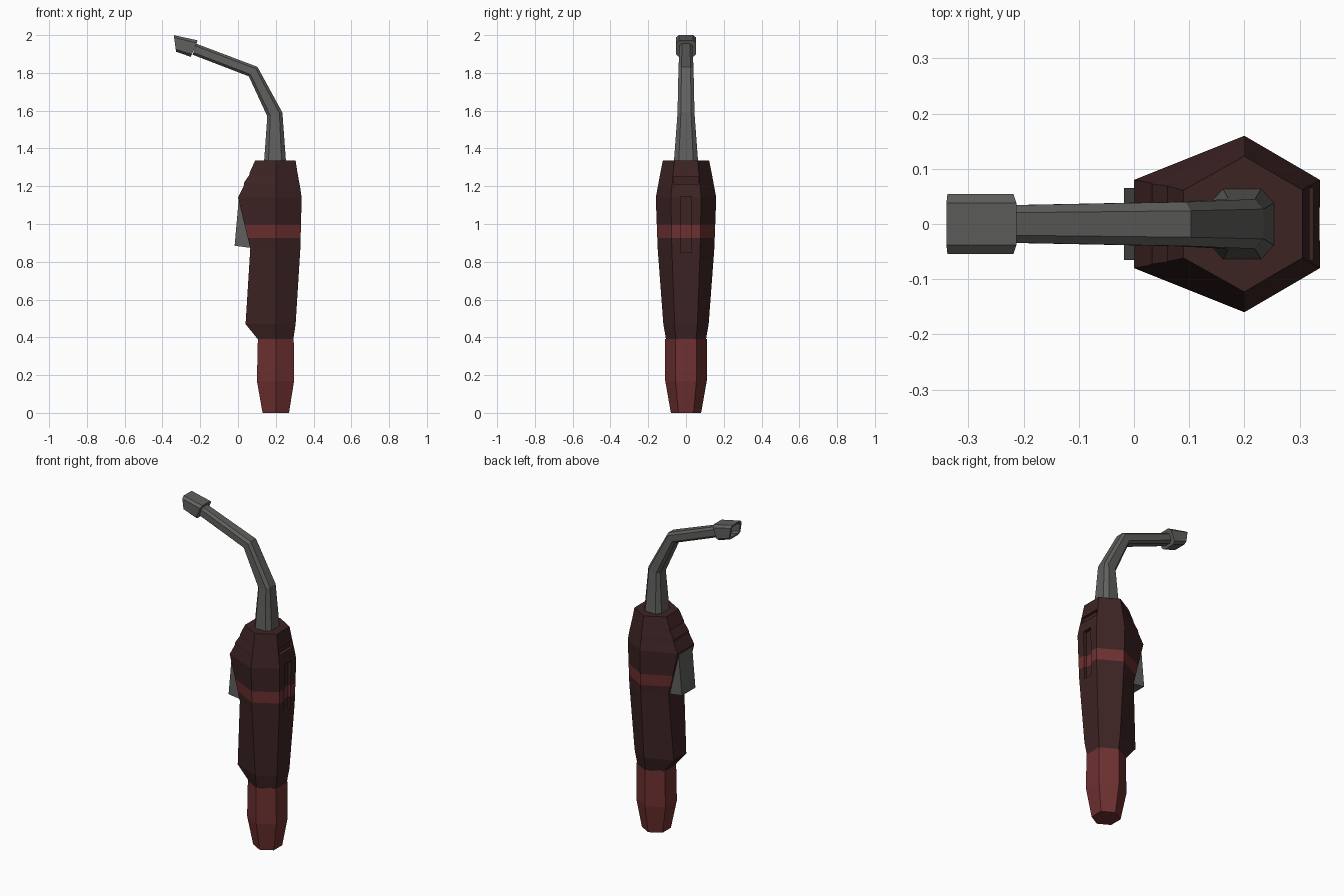
import bpy, bmesh
from mathutils import Vector

if "Cube" in bpy.data.objects:
    bpy.data.objects.remove(bpy.data.objects["Cube"])


def material(name, rgb):
    m = bpy.data.materials.new(name)
    m.diffuse_color = (*rgb, 1)
    m.use_nodes = True
    m.node_tree.nodes["Principled BSDF"].inputs["Base Color"].default_value = m.diffuse_color
    return m


DARK = material("dark maroon", (0.047, 0.017, 0.017))
RED = material("dull red", (0.155, 0.030, 0.030))
GREY = material("metal grey", (0.115, 0.115, 0.110))


def make(name, bm, mats):
    bmesh.ops.recalc_face_normals(bm, faces=bm.faces)
    me = bpy.data.meshes.new(name)
    bm.to_mesh(me)
    bm.free()
    for m in mats:
        me.materials.append(m)
    ob = bpy.data.objects.new(name, me)
    bpy.context.collection.objects.link(ob)
    return ob


def loft(rings, closed=False):
    """Skin a list of point rings; cap the ends, or join last to first."""
    bm = bmesh.new()
    loops = [[bm.verts.new(p) for p in r] for r in rings]
    pairs = list(zip(loops, loops[1:]))
    if closed:
        pairs.append((loops[-1], loops[0]))
    else:
        bm.faces.new(loops[0])
        bm.faces.new(loops[-1])
    n = len(loops[0])
    for a, b in pairs:
        for i in range(n):
            j = (i + 1) % n
            bm.faces.new((a[i], a[j], b[j], b[i]))
    return bm


def hexagon(z, left, right, w):
    return [(left, -w / 2, z), (0.2, -w, z), (right, -w / 2, z),
            (right, w / 2, z), (0.2, w, z), (left, w / 2, z)]


def octagon(ax, az, bx, bz, w, c=0.6, scale=1.0):
    """Octagon spanning the line A-B in the xz plane and +-w in y."""
    a, b = Vector((ax, 0, az)), Vector((bx, 0, bz))
    mid, half = (a + b) / 2, (b - a) / 2 * scale
    w *= scale
    uv = [(-1, -c), (-c, -1), (c, -1), (1, -c), (1, c), (c, 1), (-c, 1), (-1, c)]
    return [mid + half * u + Vector((0, w * v, 0)) for u, v in uv]


def box(name, lo, hi):
    bm = loft([[(lo[0], lo[1], z), (hi[0], lo[1], z), (hi[0], hi[1], z), (lo[0], hi[1], z)]
               for z in (lo[2], hi[2])])
    return make(name, bm, [])


# Red grip end
make("grip_end", loft([hexagon(*s) for s in (
    (0, 0.13, 0.27, 0.08), (0.17, 0.10, 0.297, 0.11), (0.39, 0.105, 0.295, 0.11))]), [RED])

# Main handle with stepped front shoulder
body = make("handle_body", loft([hexagon(*s) for s in (
    (0.39, 0.105, 0.293, 0.106), (0.47, 0.04, 0.305, 0.12), (0.87, 0.065, 0.33, 0.15),
    (1.14, 0.0, 0.337, 0.16), (1.20, 0.03, 0.328, 0.149), (1.22, 0.033, 0.324, 0.145),
    (1.26, 0.06, 0.317, 0.138), (1.27, 0.061, 0.315, 0.136), (1.335, 0.09, 0.305, 0.123))]),
    [DARK, RED])

# Recesses on the back face: long slot and cross groove
cutters = [box("slot_cutter", (0.316, -0.03, 0.85), (0.4, 0.03, 1.145)),
           box("groove_cutter", (0.303, -0.065, 1.212), (0.4, 0.065, 1.252))]
for c in cutters:
    c.hide_render = True
    mod = body.modifiers.new("cut", "BOOLEAN")
    mod.operation = "DIFFERENCE"
    mod.solver = "EXACT"
    mod.object = c
cut_mesh = bpy.data.meshes.new_from_object(
    body.evaluated_get(bpy.context.evaluated_depsgraph_get()))
body.modifiers.clear()
for c in cutters:
    bpy.data.objects.remove(c)

# Red stripe round the handle
bm = bmesh.new()
bm.from_mesh(cut_mesh)
for z in (0.925, 0.995):
    bmesh.ops.bisect_plane(bm, geom=bm.verts[:] + bm.edges[:] + bm.faces[:],
                           plane_co=(0, 0, z), plane_no=(0, 0, 1))
for f in bm.faces:
    f.material_index = int(0.925 < f.calc_center_bounds().z < 0.995)
body.data.materials.clear()
bm.to_mesh(body.data)
bm.free()
for m in (DARK, RED):
    body.data.materials.append(m)

# Trigger wedge
make("trigger", loft([[(0.005, y, 1.145), (-0.018, y, 0.885), (0.08, y, 0.872), (0.08, y, 1.0)]
                      for y in (-0.065, 0.065)]), [GREY])

# Bent neck tube
make("neck", loft([octagon(*s) for s in (
    (0.138, 1.33, 0.254, 1.33, 0.064), (0.155, 1.57, 0.235, 1.59, 0.045),
    (0.057, 1.782, 0.103, 1.832, 0.04), (-0.24, 1.896, -0.222, 1.955, 0.034))]), [GREY])

# Hollow nozzle
back = (-0.25, 1.885, -0.213, 1.972, 0.054, 0.7)
tip = (-0.328, 1.912, -0.34, 2.0, 0.054, 0.7)
deep = (-0.27, 1.892, -0.255, 1.98, 0.054, 0.7)
make("nozzle", loft([octagon(*back), octagon(*tip), octagon(*tip, scale=0.75),
                     octagon(*deep, scale=0.7)]), [GREY])
